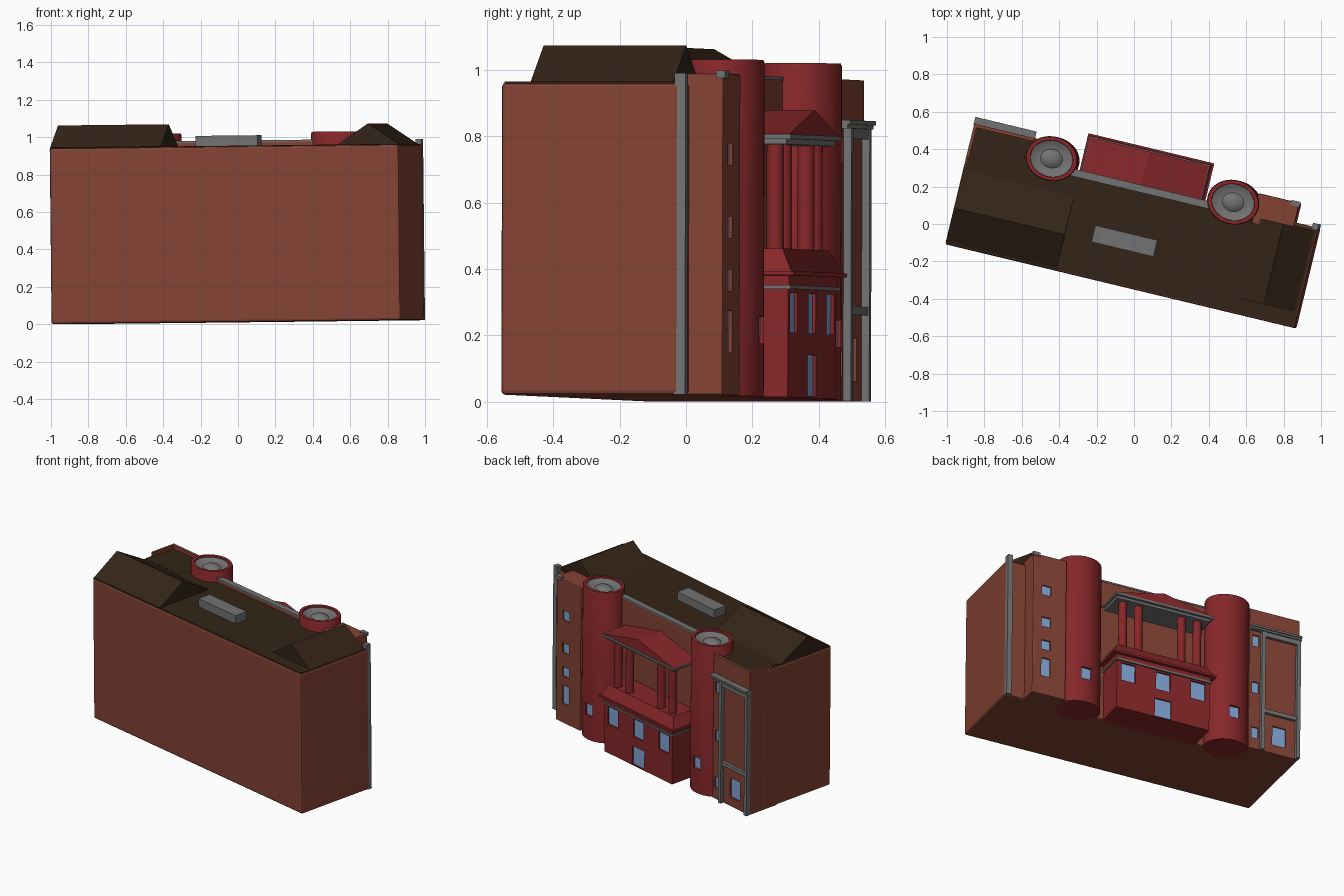
import bpy, bmesh, math
from mathutils import Matrix

if "Cube" in bpy.data.objects:
    bpy.data.objects.remove(bpy.data.objects["Cube"])

def mat(name, c):
    m = bpy.data.materials.new(name)
    m.diffuse_color = (*c, 1)
    m.use_nodes = True
    m.node_tree.nodes["Principled BSDF"].inputs["Base Color"].default_value = m.diffuse_color
    return m

BRICK = mat("brick", (0.23, 0.055, 0.034))
RED = mat("red_stone", (0.24, 0.02, 0.022))
ROOF = mat("dark_roof", (0.034, 0.018, 0.009))
GLASS = mat("window_blue", (0.22, 0.37, 0.65))
GREY = mat("grey_stone", (0.17, 0.17, 0.17))

def make(name, bm, m=None):
    bmesh.ops.recalc_face_normals(bm, faces=bm.faces)
    me = bpy.data.meshes.new(name)
    bm.to_mesh(me)
    bm.free()
    ob = bpy.data.objects.new(name, me)
    bpy.context.collection.objects.link(ob)
    if m:
        me.materials.append(m)
    return ob

def box(name, x, y, z, m=None, bevel=0):
    bm = bmesh.new()
    bmesh.ops.create_cube(bm, size=1)
    for v in bm.verts:
        for i, r in enumerate((x, y, z)):
            v.co[i] = r[1] if v.co[i] > 0 else r[0]
    if bevel:
        bmesh.ops.bevel(bm, geom=bm.edges[:], offset=bevel, segments=2,
                        profile=0.5, affect='EDGES')
    return make(name, bm, m)

def prism(name, pts, a, b, axis, m):
    """Extrude a 2D profile (horizontal, z) along x or y."""
    bm = bmesh.new()
    place = (lambda p, t: (t, p[0], p[1])) if axis == 'x' else (lambda p, t: (p[0], t, p[1]))
    f = bm.faces.new([bm.verts.new(place(p, a)) for p in pts])
    g = bmesh.ops.extrude_face_region(bm, geom=[f])
    vec = (b - a, 0, 0) if axis == 'x' else (0, b - a, 0)
    bmesh.ops.translate(bm, vec=vec, verts=[v for v in g['geom'] if isinstance(v, bmesh.types.BMVert)])
    return make(name, bm, m)

def lathe(name, pts, x, y, rx, ry, m, n=48):
    bm = bmesh.new()
    vs = [bm.verts.new((p[0], 0, p[1])) for p in pts]
    es = [bm.edges.new(e) for e in zip(vs, vs[1:])]
    bmesh.ops.spin(bm, geom=vs + es, cent=(0, 0, 0), axis=(0, 0, 1), angle=2 * math.pi, steps=n)
    bmesh.ops.remove_doubles(bm, verts=bm.verts, dist=1e-5)
    bm.transform(Matrix.Translation((x, y, 0)) @ Matrix.Diagonal((rx, ry, 1, 1)))
    ob = make(name, bm, m)
    smooth(ob)
    return ob

def smooth(ob):
    bpy.ops.object.select_all(action='DESELECT')
    ob.select_set(True)
    bpy.context.view_layer.objects.active = ob
    bpy.ops.object.shade_smooth_by_angle(angle=math.radians(35))

def window(wall, u, v, z0, z1, w, depth=0.014):
    """Cut a recess into the back of a wall and set a pane in it."""
    x = (u - w / 2, u + w / 2)
    cut = box("cutter", x, (v - depth, v + 0.05), (z0, z1))
    mod = wall.modifiers.new("opening", 'BOOLEAN')
    mod.operation, mod.solver, mod.object = 'DIFFERENCE', 'EXACT', cut
    bpy.context.view_layer.objects.active = wall
    bpy.ops.object.modifier_apply(modifier=mod.name)
    bpy.data.objects.remove(cut)
    box("window_pane", x, (v - depth - 0.004, v - depth + 0.004), (z0, z1), GLASS)

# main block and roofs
box("main_block", (-0.946, 0.975), (-0.341, 0.21), (0, 0.94), BRICK, 0.012)
box("flat_roof", (-0.938, 0.967), (-0.333, 0.2), (0.93, 0.943), ROOF)
prism("left_gable_roof", [(-0.34, 0.935), (-0.142, 1.062), (0.084, 0.935)], -0.944, -0.335, 'x', ROOF)
prism("right_gable_roof", [(0.608, 0.935), (0.787, 1.054), (0.966, 0.935)], -0.255, 0.187, 'y', ROOF)
box("roof_vent", (-0.188, 0.153), (-0.146, -0.055), (0.93, 0.998), GREY)
box("rear_parapet", (-0.4, 0.4), (0.175, 0.209), (0.93, 0.962), BRICK)
box("parapet_coping", (-0.4, 0.4), (0.172, 0.212), (0.962, 0.972), GREY)

# round towers with dished caps
for s in (-1, 1):
    cu, cv = 0.499 * s, 0.237
    tower = lathe("tower", [(0, 0), (1, 0), (1, 1.005), (0.97, 1.014), (0.82, 1.014), (0.79, 0.982), (0, 0.982)],
                  cu, cv, 0.14, 0.119, RED)
    window(tower, cu, cv + 0.117, 0.16, 0.24, 0.065, 0.018)
    smooth(tower)
    lathe("tower_cap", [(0, 1.008), (0.15, 1.006), (0.3, 1.0), (0.42, 0.988), (0.6, 0.99), (0.81, 1.004),
                        (0.81, 0.975), (0, 0.975)], cu, cv, 0.14, 0.119, GREY)

# right bay
bay = box("right_bay", (0.62, 0.845), (0.15, 0.316), (0, 0.97), BRICK, 0.006)
for z0, z1 in ((0.13, 0.255), (0.315, 0.38), (0.475, 0.54), (0.695, 0.76)):
    window(bay, 0.755, 0.316, z0, z1, 0.06)
box("bay_coping", (0.8, 0.85), (0.295, 0.322), (0.955, 0.978), GREY)
box("corner_pilaster", (0.94, 0.973), (0.195, 0.23), (0, 0.97), GREY)

# left wing with framed end
wing = box("left_wing", (-0.945, -0.61), (0.1, 0.322), (0, 0.94), BRICK)
for z0, z1 in ((0.075, 0.15), (0.39, 0.465), (0.715, 0.79)):
    window(wing, -0.652, 0.322, z0, z1, 0.045)
window(wing, -0.815, 0.322, 0.06, 0.19, 0.09)
box("wing_roof", (-0.93, -0.615), (0.08, 0.306), (0.93, 0.944), ROOF)
box("wing_parapet", (-0.945, -0.61), (0.304, 0.322), (0.94, 0.968), BRICK)
box("wing_side_parapet", (-0.945, -0.929), (0.14, 0.304), (0.94, 0.968), BRICK)
for x in ((-0.946, -0.922), (-0.709, -0.685)):
    box("frame_pilaster", x, (0.315, 0.346), (0, 0.82), GREY)
box("frame_band", (-0.922, -0.709), (0.315, 0.342), (0.26, 0.285), GREY)
box("frame_lintel", (-0.922, -0.709), (0.315, 0.342), (0.79, 0.82), GREY)
box("wing_cornice", (-0.949, -0.612), (0.315, 0.351), (0.82, 0.832), GREY)
box("wing_cornice_top", (-0.949, -0.612), (0.315, 0.359), (0.832, 0.845), GREY)

# entrance block
base = box("entrance_block", (-0.312, 0.312), (0.19, 0.39), (0, 0.33), RED)
for u in (-0.235, 0, 0.235):
    window(base, u, 0.39, 0.195, 0.315, 0.095)
window(base, 0, 0.39, 0.006, 0.13, 0.11)
box("string_course", (-0.322, 0.322), (0.19, 0.4), (0.326, 0.338), GREY)
box("entrance_frieze", (-0.316, 0.316), (0.19, 0.394), (0.338, 0.367), RED)
box("entrance_cornice", (-0.346, 0.346), (0.19, 0.415), (0.367, 0.38), RED)
skirt = box("sloped_plinth", (-0.335, 0.335), (0.19, 0.405), (0.38, 0.448), RED)
for v in skirt.data.vertices:
    if v.co.z > 0.4:
        v.co.x *= 0.89
        v.co.y = min(v.co.y, 0.37)

# columns and pediment
for u in (-0.25, -0.145, 0.145, 0.25):
    lathe("column", [(0, 0.44), (1, 0.44), (1, 0.77), (0, 0.77)], u, 0.335, 0.026, 0.026, RED, 24)
box("entablature", (-0.312, 0.312), (0.19, 0.384), (0.762, 0.778), GREY)
box("entablature_cornice", (-0.33, 0.33), (0.19, 0.402), (0.778, 0.792), GREY)
prism("pediment", [(-0.325, 0.792), (0, 0.868), (0.325, 0.792)], 0.19, 0.396, 'y', RED)

# whole building is turned and slightly tilted
M = Matrix.Translation((0, 0, 0.0105)) @ Matrix.Rotation(math.radians(-13.5), 4, 'Z') @ Matrix.Rotation(-0.011, 4, 'Y')
for ob in bpy.context.collection.objects:
    ob.matrix_world = M @ ob.matrix_world
